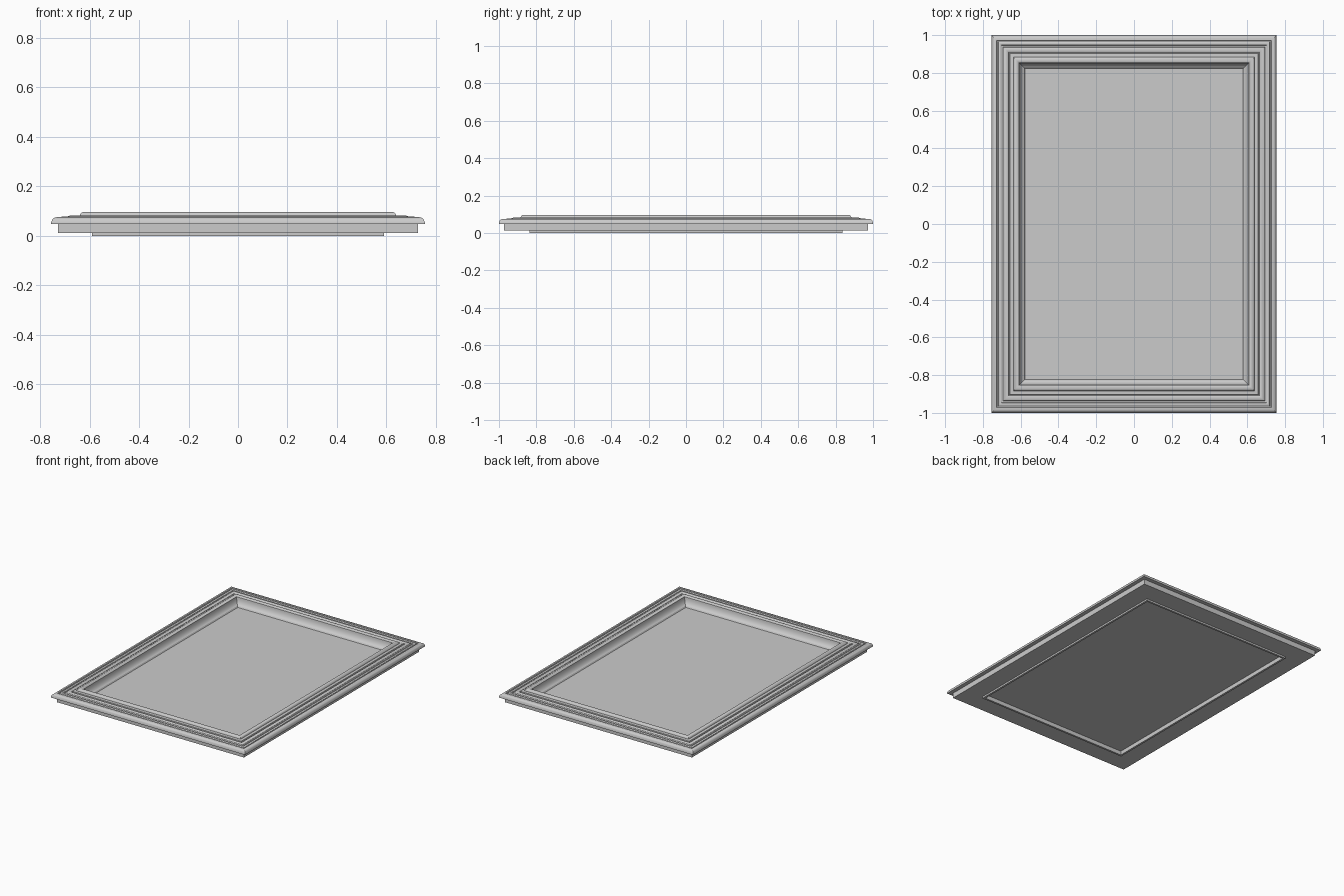
import bpy, bmesh, math

if "Cube" in bpy.data.objects:
    bpy.data.objects.remove(bpy.data.objects["Cube"])

HALF_X, HALF_Y = 0.755, 1.0


def finish(bm, name, smooth_angle=None):
    bmesh.ops.recalc_face_normals(bm, faces=bm.faces)
    mesh = bpy.data.meshes.new(name)
    bm.to_mesh(mesh)
    bm.free()
    obj = bpy.data.objects.new(name, mesh)
    bpy.context.collection.objects.link(obj)
    if smooth_angle:
        bpy.ops.object.select_all(action='DESELECT')
        obj.select_set(True)
        bpy.context.view_layer.objects.active = obj
        bpy.ops.object.shade_smooth_by_angle(angle=math.radians(smooth_angle))
    return obj


def arc(cx, cz, rx, rz, start, end, steps=6):
    """Elliptical arc in (inset, height) space."""
    angles = [math.radians(start + (end - start) * i / steps) for i in range(steps + 1)]
    return [(cx + rx * math.cos(a), cz + rz * math.sin(a)) for a in angles]


def mitred_frame(name, profile):
    """Sweep a closed (inset, height) profile around the rectangle with mitred corners."""
    bm = bmesh.new()
    rings = [[bm.verts.new((sx * (HALF_X - d), sy * (HALF_Y - d), z)) for d, z in profile]
             for sx, sy in ((-1, -1), (1, -1), (1, 1), (-1, 1))]
    n = len(profile)
    for i in range(4):
        a, b = rings[i], rings[(i + 1) % 4]
        for j in range(n):
            k = (j + 1) % n
            bm.faces.new((a[j], b[j], b[k], a[k]))
    return finish(bm, name, 30)


# Moulding cross-section, from the back lip around the outside to the opening
profile = [(0.164, 0.0), (0.164, 0.012), (0.028, 0.012), (0.028, 0.048), (0.0, 0.048)]
profile += [(0.0, 0.056)]
profile += arc(0.028, 0.060, 0.026, 0.016, 180, 90)            # rounded outer edge
profile += [(0.031, 0.071), (0.036, 0.071)]                    # fine groove
profile += arc(0.045, 0.071, 0.009, 0.007, 180, 0)             # first bead
profile += [(0.062, 0.070)]
profile += arc(0.078, 0.072, 0.015, 0.010, 180, 0)             # second bead
profile += [(0.096, 0.073), (0.098, 0.081), (0.114, 0.082)]    # flat step
profile += arc(0.133, 0.083, 0.017, 0.014, 180, 60)            # raised inner roll
profile += arc(0.178, 0.094, 0.031, 0.052, 185, 260)           # cove down to the panel
profile += [(0.178, 0.034), (0.178, 0.0)]
mitred_frame("frame_moulding", profile)

# Flat panel set inside the opening
bm = bmesh.new()
bmesh.ops.create_cube(bm, size=1.0)
for v in bm.verts:
    v.co.x *= 2 * (HALF_X - 0.174)
    v.co.y *= 2 * (HALF_Y - 0.174)
    v.co.z = 0.031 + v.co.z * 0.006
finish(bm, "picture_panel")
